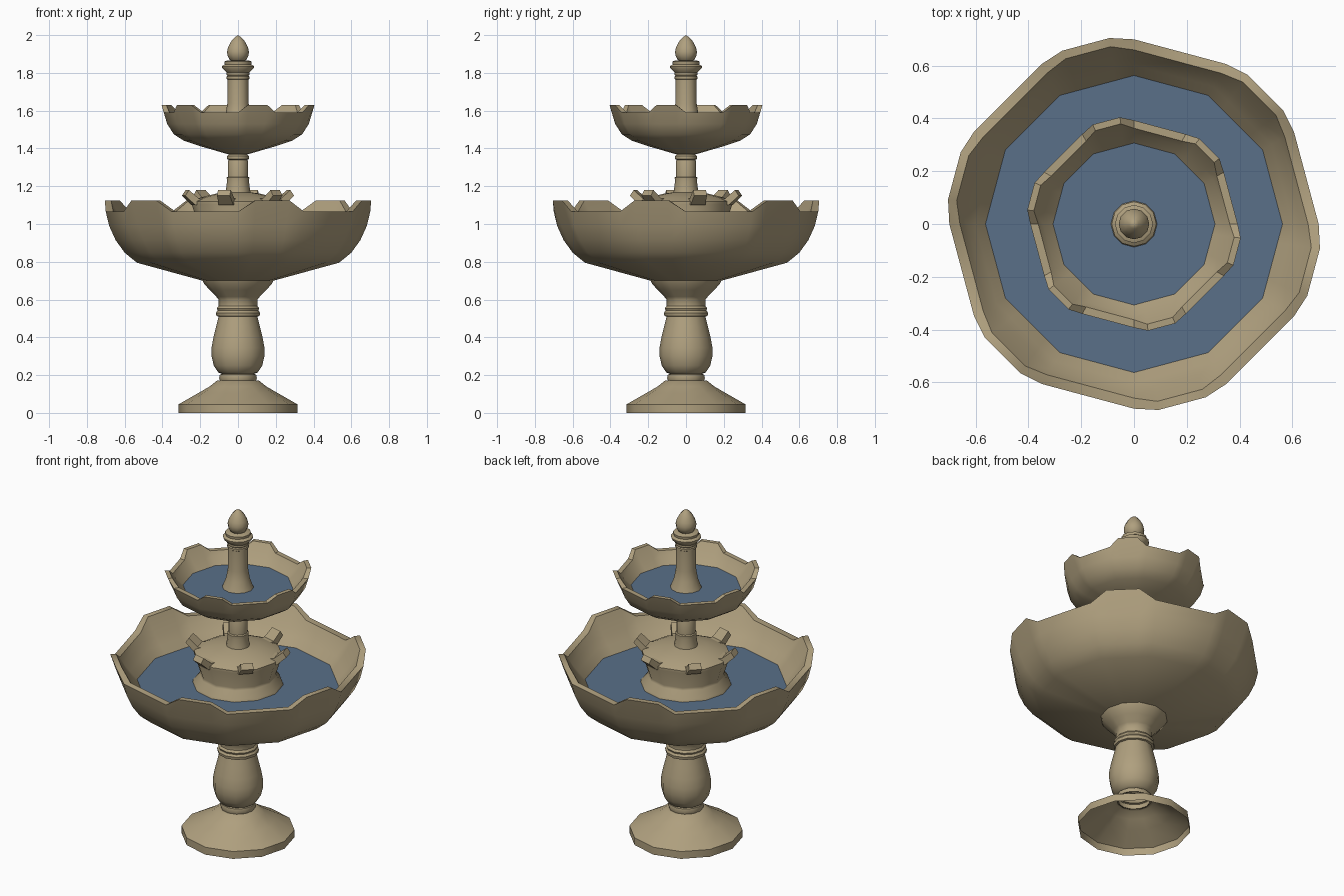
import bpy, bmesh
from math import sin, cos, radians, pi

if "Cube" in bpy.data.objects:
    bpy.data.objects.remove(bpy.data.objects["Cube"])


def material(name, col):
    m = bpy.data.materials.new(name)
    m.diffuse_color = (*col, 1)
    m.use_nodes = True
    m.node_tree.nodes["Principled BSDF"].inputs["Base Color"].default_value = m.diffuse_color
    return m


STONE = material("stone", (0.43, 0.35, 0.21))
WATER = material("water", (0.10, 0.16, 0.25))


def finish(bm, name, mat, smooth=38):
    bmesh.ops.remove_doubles(bm, verts=bm.verts, dist=1e-5)
    bmesh.ops.recalc_face_normals(bm, faces=bm.faces)
    me = bpy.data.meshes.new(name)
    bm.to_mesh(me)
    bm.free()
    ob = bpy.data.objects.new(name, me)
    bpy.context.collection.objects.link(ob)
    me.materials.append(mat)
    if smooth:
        bpy.ops.object.select_all(action='DESELECT')
        ob.select_set(True)
        bpy.context.view_layer.objects.active = ob
        bpy.ops.object.shade_smooth_by_angle(angle=radians(smooth))
    return ob


def skin(bm, rings):
    rows = [[bm.verts.new(p) for p in ring] for ring in rings]
    n = len(rows[0])
    for a, b in zip(rows, rows[1:]):
        for i in range(n):
            j = (i + 1) % n
            bm.faces.new((a[i], a[j], b[j], b[i]))


def polar(r, deg, z):
    return (r * cos(radians(deg)), r * sin(radians(deg)), z)


def lathe(name, profile, sides=12):
    bm = bmesh.new()
    skin(bm, [[polar(max(r, 1e-7), 360 * i / sides, z) for i in range(sides)]
              for r, z in profile])
    bmesh.ops.dissolve_degenerate(bm, dist=1e-6, edges=bm.edges)
    return finish(bm, name, STONE)


def bowl(name, outer, rim_out, rim_in, inner):
    """Twelve-sided bowl; every second rim side carries a raised tip.
    Rims are (low radius, low z, tip radius, tip z)."""
    def plain(r, z):
        rt = r * cos(radians(15)) / cos(radians(7.5))   # stay on the chord
        return r, z, rt, z
    bm = bmesh.new()
    rings = []
    for lr, lz, tr, tz in ([plain(*p) for p in outer] + [rim_out, rim_in]
                           + [plain(*p) for p in inner]):
        ring = []
        for k in range(6):
            c = 45 + 60 * k
            ring += [polar(lr, c - 15, lz), polar(tr, c - 7.5, tz),
                     polar(tr, c + 7.5, tz), polar(lr, c + 15, lz)]
        rings.append(ring)
    skin(bm, rings)
    return finish(bm, name, STONE)


def water(name, r, z):
    bm = bmesh.new()
    bm.faces.new([bm.verts.new(polar(r, 30 * i, z)) for i in range(12)])
    return finish(bm, name, WATER, 0)


# Foot and baluster pedestal, open underneath
lathe("foot", [(.315, 0), (.315, .045), (.21, .105), (.15, .14), (.112, .17), (.09, .172)])
lathe("pedestal", [
    (.085, .165), (.095, .17), (.1, .185), (.096, .203), (.085, .206),
    (.105, .215), (.128, .25), (.14, .3), (.14, .345), (.13, .4), (.115, .46),
    (.103, .51), (.114, .513), (.117, .53), (.108, .542), (.113, .553),
    (.103, .565), (.103, .6), (.115, .615), (.15, .65), (.18, .685), (.188, .702)])

# Large lower bowl
bowl("lower_bowl",
     [(.1, .69), (.188, .70), (.535, .795), (.6, .848), (.648, .915), (.682, .99)],
     (.7, 1.065, .711, 1.125), (.66, 1.065, .678, 1.125),
     [(.635, 1.02), (.602, .98), (.545, .91)])
water("lower_water", .563, .932)

# Fountain hub standing in the lower bowl
lathe("spout_hub", [
    (.255, .925), (.25, .945), (.215, .985), (.212, 1.0), (.245, 1.105),
    (.245, 1.12), (.2, 1.14), (.12, 1.16), (.05, 1.17)])

# Six flared spouts around the hub
bm = bmesh.new()
for k in range(6):
    a = radians(15 + 60 * k)
    def at(r, w, z):
        return (r * cos(a) - w * sin(a), r * sin(a) + w * cos(a), z)
    secs = [(.2, 1.1, 1.135, .045), (.245, 1.1, 1.135, .04), (.298, 1.15, 1.18, .035)]
    rows = [[bm.verts.new(at(r + d, w, z)) for w, z, d in
             ((-h, z0, 0), (h, z0, 0), (h, z1, -.02), (-h, z1, -.02))]
            for r, z0, z1, h in secs]
    for p, q in zip(rows, rows[1:]):
        for i in range(4):
            j = (i + 1) % 4
            bm.faces.new((p[i], p[j], q[j], q[i]))
    bm.faces.new(rows[0])
    bm.faces.new(rows[-1])
finish(bm, "spouts", STONE, 30)

# Column between the bowls
lathe("middle_column", [
    (.068, 1.15), (.064, 1.18), (.058, 1.225), (.06, 1.245), (.054, 1.25),
    (.054, 1.33), (.05, 1.34), (.058, 1.345), (.058, 1.36), (.05, 1.368), (.05, 1.38)])

# Small upper bowl
bowl("upper_bowl",
     [(.04, 1.368), (.055, 1.37), (.2, 1.412), (.285, 1.44), (.34, 1.475), (.375, 1.53)],
     (.393, 1.59, .408, 1.63), (.363, 1.59, .383, 1.63),
     [(.345, 1.56), (.29, 1.505)])
water("upper_water", .31, 1.522)

# Top column and moulded collar
lathe("top_column", [
    (.09, 1.515), (.085, 1.53), (.066, 1.58), (.056, 1.64), (.055, 1.765),
    (.06, 1.768), (.06, 1.78), (.055, 1.785), (.06, 1.79), (.06, 1.802),
    (.083, 1.825), (.085, 1.835), (.07, 1.845), (.072, 1.86), (.06, 1.865), (0, 1.865)])

# Acorn finial
lathe("finial", [
    (.03, 1.86), (.045, 1.87), (.056, 1.893), (.058, 1.912), (.053, 1.935),
    (.036, 1.967), (.018, 1.988), (0, 2.0)])
